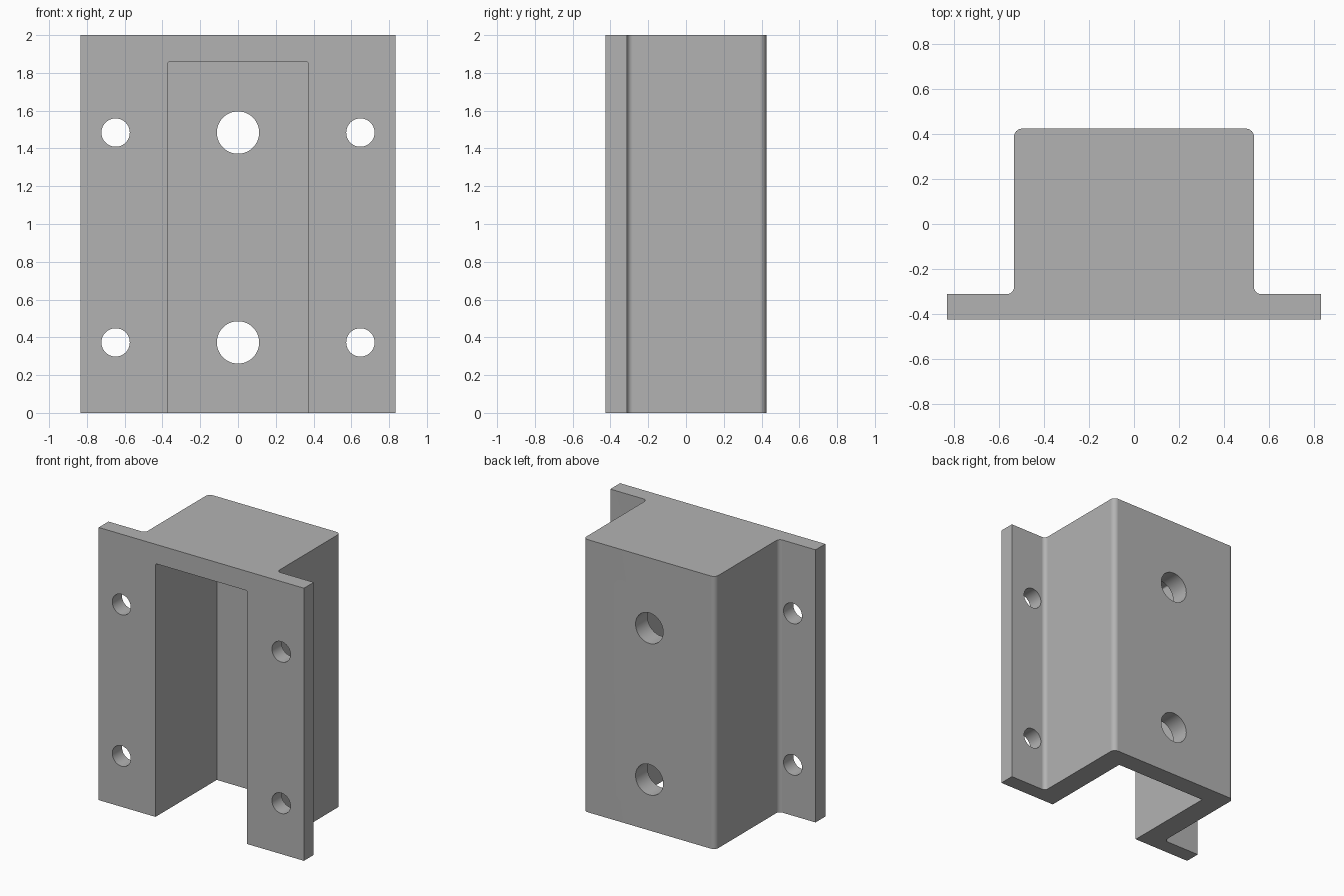
import bpy, bmesh, math
from mathutils import Vector

if "Cube" in bpy.data.objects:
    bpy.data.objects.remove(bpy.data.objects["Cube"], do_unlink=True)

HEIGHT = 2.0
FRONT, BACK, FLANGE_BACK = -0.425, 0.425, -0.312
HALF_FLANGE, HALF_BODY, HALF_POCKET = 0.833, 0.535, 0.372
POCKET_BACK, POCKET_TOP = 0.285, 1.858

grey = bpy.data.materials.new("plain grey")
grey.use_nodes = True
colour = (0.45, 0.45, 0.45, 1)
grey.diffuse_color = colour
grey.node_tree.nodes["Principled BSDF"].inputs["Base Color"].default_value = colour


def rounded(corners, segments=8):
    """Outline from (x, y, radius) corners, each turned into an arc."""
    out = []
    for i, (x, y, r) in enumerate(corners):
        p = Vector((x, y))
        if r == 0:
            out.append(p)
            continue
        a = (Vector(corners[i - 1][:2]) - p).normalized()
        b = (Vector(corners[(i + 1) % len(corners)][:2]) - p).normalized()
        for k in range(segments + 1):
            t = math.pi / 2 * k / segments
            out.append(p + r * (a * (1 - math.sin(t)) + b * (1 - math.cos(t))))
    return out


def prism(name, outline, place, along):
    """Extrude a 2D outline, placed in space by a function, along a vector."""
    bm = bmesh.new()
    base = bm.faces.new([bm.verts.new(place(p)) for p in outline])
    moved = bmesh.ops.extrude_face_region(bm, geom=[base])["geom"]
    bmesh.ops.translate(bm, vec=along,
                        verts=[v for v in moved if isinstance(v, bmesh.types.BMVert)])
    bmesh.ops.recalc_face_normals(bm, faces=bm.faces)
    mesh = bpy.data.meshes.new(name)
    bm.to_mesh(mesh)
    bm.free()
    mesh.materials.append(grey)
    obj = bpy.data.objects.new(name, mesh)
    bpy.context.collection.objects.link(obj)
    return obj


def cut(target, outline, y0, y1):
    """Cut an x-z outline out of the target, from y0 to y1."""
    tool = prism("cutter", outline, lambda p: (p[0], y0, p[1]), (0, y1 - y0, 0))
    tool.hide_render = True
    mod = target.modifiers.new("cut", "BOOLEAN")
    mod.operation, mod.solver, mod.object = "DIFFERENCE", "EXACT", tool
    bpy.context.view_layer.objects.active = target
    bpy.ops.object.modifier_apply(modifier=mod.name)
    bpy.data.objects.remove(tool, do_unlink=True)


def circle(x, z, r, sides=64):
    return [Vector((x + r * math.cos(math.tau * k / sides),
                    z + r * math.sin(math.tau * k / sides))) for k in range(sides)]


# Hat-shaped bracket: rounded body with two mounting flanges
profile = rounded([
    (-HALF_FLANGE, FRONT, 0), (HALF_FLANGE, FRONT, 0),
    (HALF_FLANGE, FLANGE_BACK, 0), (HALF_BODY, FLANGE_BACK, 0.03),
    (HALF_BODY, BACK, 0.037), (-HALF_BODY, BACK, 0.037),
    (-HALF_BODY, FLANGE_BACK, 0.03), (-HALF_FLANGE, FLANGE_BACK, 0)])
bracket = prism("bracket", profile, lambda p: (p[0], p[1], 0), (0, 0, HEIGHT))

# Pocket open to the front and the bottom
pocket = rounded([(-HALF_POCKET, -0.2, 0), (HALF_POCKET, -0.2, 0),
                  (HALF_POCKET, POCKET_TOP, 0.01), (-HALF_POCKET, POCKET_TOP, 0.01)], 4)
cut(bracket, pocket, FRONT - 0.2, POCKET_BACK)

# Large holes through the back wall, small holes through the flanges
for z in (0.373, 1.484):
    for x, r in ((0, 0.112), (-0.648, 0.075), (0.648, 0.075)):
        cut(bracket, circle(x, z, r), FRONT - 0.1, BACK + 0.1)

# Smooth fillets and bores, flat faces kept flat
bracket.data.shade_smooth()
bracket.data.set_sharp_from_angle(angle=math.radians(30))
weighted = bracket.modifiers.new("flat faces", "WEIGHTED_NORMAL")
weighted.keep_sharp = True
